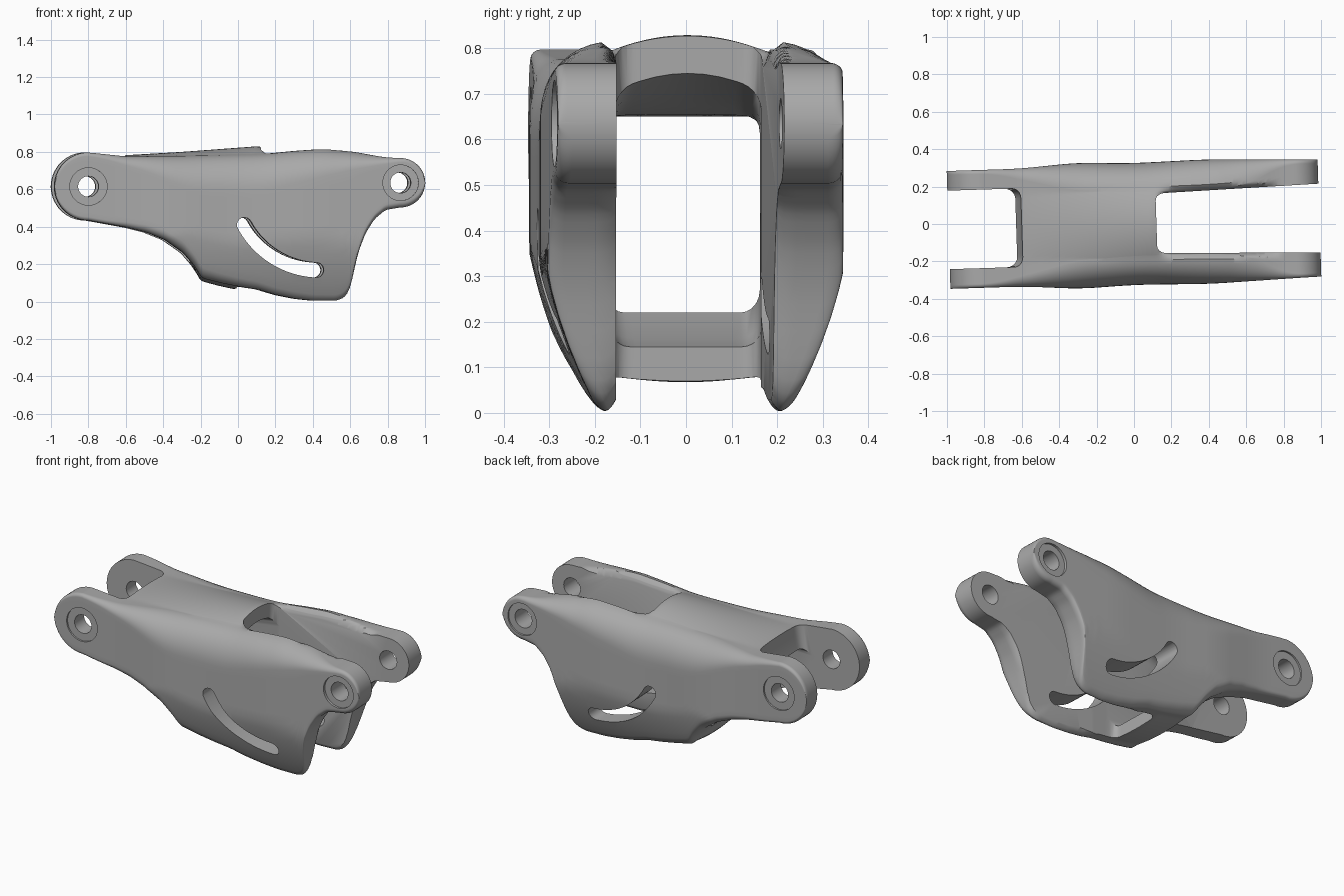
import bpy, bmesh
from math import sin, cos, pi, sqrt, radians
from mathutils import Matrix

if "Cube" in bpy.data.objects:
    bpy.data.objects.remove(bpy.data.objects["Cube"])

grey = bpy.data.materials.new("satin_grey")
grey.use_nodes = True
colour = (0.4, 0.4, 0.4, 1)
grey.diffuse_color = colour
grey.node_tree.nodes["Principled BSDF"].inputs["Base Color"].default_value = colour

# Pivot bosses: x, z, radius
REAR = (-.81, .615, .182)
FORE = (.86, .635, .132)

# Side outline and section controls along x
TOP = [(-.81, .797), (-.6, .775), (-.3, .78), (.13, .79), (.3, .807), (.45, .817),
       (.6, .803), (.78, .77), (.86, .767)]
CROWN = [(-.66, .005), (-.3, .02), (.13, .042), (.2, 0)]
BOTTOM = [(-.81, .433), (-.6, .395), (-.5, .37), (-.4, .33), (-.3, .26), (-.24, .19),
          (-.2, .125), (-.1, .1), (0, .08), (.1, .065), (.2, .035), (.3, .015),
          (.4, .003), (.52, .003), (.56, .02), (.59, .06), (.61, .15), (.63, .25),
          (.67, .36), (.72, .44), (.78, .49), (.86, .503)]
BELLY = [(-.24, 0), (-.2, .015), (-.02, .018), (.01, 0)]
WIDTH = [(-.99, .315), (-.6, .315), (-.3, .337), (0, .325), (.4, .333), (.7, .322), (.99, .312)]
EDGE_Y = [(-.75, .02), (-.55, .07), (-.3, .15), (.4, .16), (.6, .14), (.82, .02)]
EDGE_Z = [(-.75, .02), (-.55, .06), (-.25, .18), (.1, .2), (.45, .15), (.65, .08), (.82, .02)]
EDGE_LOW = [(-.7, .02), (-.3, .06), (.1, .04), (.7, .03)]
INNER = [(-1.2, .21), (-.6, .21), (-.25, .17), (.15, .16), (1.2, .19)]
INNER_ROUND = [(.13, 0), (.22, 1), (.65, 1), (.8, 0)]


def linear(points, x):
    if x <= points[0][0]:
        return points[0][1]
    for (xa, a), (xb, b) in zip(points, points[1:]):
        if x <= xb:
            return a + (b - a) * (x - xa) / (xb - xa)
    return points[-1][1]


def soft(points, x, reach=.04):
    return sum(linear(points, x + reach * k / 3) for k in range(-3, 4)) / 7


def height_range(x):
    for cx, cz, r in (REAR, FORE):
        if (x - cx) * cx >= 0 and abs(x) >= abs(cx):
            h = sqrt(max(r * r - (x - cx) ** 2, 0))
            return cz + h, cz - h
    return soft(TOP, x), soft(BOTTOM, x, .012)


def section(x):
    """Half outline of the body at x, from top centre to bottom centre."""
    top, low = height_range(x)
    w = soft(WIDTH, x, .08)
    ry = soft(EDGE_Y, x, .08)
    rz = min(soft(EDGE_Z, x, .08), .45 * (top - low))
    rl = min(soft(EDGE_LOW, x), .45 * (top - low))
    flat = [1 - (1 - i / 12) ** 2 for i in range(12)]
    pts = [((w - ry) * t, top) for t in flat]
    pts += [(w - ry + ry * sin(i * pi / 20), top - rz + rz * cos(i * pi / 20)) for i in range(11)]
    za, zb = top - rz, low + rl
    pts += [(w, za + (zb - za) * i / 12) for i in range(1, 12)]
    upper = len(pts)
    pts += [(w - rl + rl * cos(i * pi / 12), zb - rl * sin(i * pi / 12)) for i in range(7)]
    pts += [((w - rl) * t, low) for t in reversed(flat)]
    crown, belly = soft(CROWN, x), linear(BELLY, x)
    inner, rounding, out = linear(INNER, x), linear(INNER_ROUND, x), []
    for i, (y, z) in enumerate(pts):
        limit = .345 - .55 * max(0, .5 - z) ** 2
        y *= min(1, limit / w)
        dome = max(0, 1 - (y / .18) ** 2)
        lip = rounding * min(1.3, max(0, (inner + .027 - y) / .027)) ** 2
        if i < upper:
            z += crown * dome - .04 * lip
        else:
            z += .025 * lip - belly * dome
        out.append((y, z))
    return out


def finish(name, bm):
    bmesh.ops.recalc_face_normals(bm, faces=bm.faces)
    mesh = bpy.data.meshes.new(name)
    bm.to_mesh(mesh)
    bm.free()
    ob = bpy.data.objects.new(name, mesh)
    bpy.context.collection.objects.link(ob)
    mesh.materials.append(grey)
    return ob


def loft_body():
    bm = bmesh.new()
    ends = [i * pi / 28 for i in range(14)] + [pi / 2 - .03]
    xs = [REAR[0] - REAR[2] * sin(a) for a in reversed(ends)]
    span = FORE[0] - REAR[0]
    xs += [REAR[0] + span * i / 130 for i in range(1, 130)]
    xs += [FORE[0] + FORE[2] * sin(a) for a in ends]
    rings = []
    for x in xs:
        half = section(x)
        loop = half + [(-y, z) for y, z in reversed(half[1:-1])]
        rings.append([bm.verts.new((x, y, z)) for y, z in loop])
    for a, b in zip(rings, rings[1:]):
        for i in range(len(a)):
            j = (i + 1) % len(a)
            bm.faces.new((a[i], a[j], b[j], b[i]))
    bm.faces.new(rings[0])
    bm.faces.new(rings[-1])
    return finish("link_body", bm)


def prism(bm, outline, y0, y1):
    """Extrude an x-z outline from y0 to y1."""
    near = [bm.verts.new((x, y0, z)) for x, z in outline]
    far = [bm.verts.new((x, y1, z)) for x, z in outline]
    bm.faces.new(near)
    bm.faces.new(far)
    for i in range(len(near)):
        j = (i + 1) % len(near)
        bm.faces.new((near[i], near[j], far[j], far[i]))


def slice_mesh(bm, point, normal):
    bmesh.ops.bisect_plane(bm, geom=bm.verts[:] + bm.edges[:] + bm.faces[:],
                           plane_co=point, plane_no=normal)


def circle(cx, cz, r, n=40):
    return [(cx + r * cos(2 * pi * i / n), cz + r * sin(2 * pi * i / n)) for i in range(n)]


def cut(target, name, bm):
    cutter = finish(name, bm)
    mod = target.modifiers.new(name, "BOOLEAN")
    mod.operation, mod.solver, mod.object = "DIFFERENCE", "EXACT", cutter
    bpy.context.view_layer.objects.active = target
    bpy.ops.object.modifier_apply(modifier=mod.name)
    bpy.data.objects.remove(cutter)


body = loft_body()

# Central channel, leaving the upper and lower bridges between the cheeks
bm = bmesh.new()
prism(bm, [(-1.2, 1.1), (-.6, 1.1), (-.6, .77), (-.63, .65), (-.35, .655), (-.1, .70), (.12, .745),
           (.12, 1.1), (1.2, 1.1), (1.2, -.3), (-.01, -.3), (-.01, .145), (-.12, .165),
           (-.24, .22), (-.28, .2), (-.28, -.3), (-1.2, -.3)], -.18, .18)
bmesh.ops.recalc_face_normals(bm, faces=bm.faces)
rim = [e for e in bm.edges if abs(e.verts[0].co.y - e.verts[1].co.y) < .01]
bmesh.ops.bevel(bm, geom=rim, offset=.045, segments=5, profile=.5, affect="EDGES", clamp_overlap=False)
for x, _ in INNER[1:-1]:
    slice_mesh(bm, (x, 0, 0), (1, 0, 0))
for k in range(-3, 4):
    slice_mesh(bm, (0, k * .04, 0), (0, 1, 0))
for v in bm.verts:
    # Arched roof under the upper bridge
    if -.64 < v.co.x < .17 and .6 < v.co.z < .76:
        v.co.z -= .04 * (v.co.y / .18) ** 2 * linear([(-.4, 0), (.1, 1)], v.co.x)
    v.co.y *= linear(INNER, v.co.x) / .18
cut(body, "channel", bm)

# Curved guide slot through both cheeks
bm = bmesh.new()
cx, cz, r, half = .43, .63, .462, .04
a0, a1 = radians(208.5), radians(267.5)
sweep = [a0 + (a1 - a0) * i / 24 for i in range(25)]
outline = [(cx + (r + half) * cos(a), cz + (r + half) * sin(a)) for a in sweep]
for end, start in ((a1, a1), (a0, a0 + pi)):
    ex, ez = cx + r * cos(end), cz + r * sin(end)
    outline += [(ex + half * cos(start + i * pi / 10), ez + half * sin(start + i * pi / 10))
                for i in range(1, 10)]
    if end == a1:
        outline += [(cx + (r - half) * cos(a), cz + (r - half) * sin(a)) for a in reversed(sweep)]
prism(bm, outline, -.6, .6)
cut(body, "guide_slot", bm)

# Pivot holes with shallow outer seats
for name, (cx, cz, _), seat, face in (("rear", REAR, .1, .315), ("fore", FORE, .095, .314)):
    bm = bmesh.new()
    prism(bm, circle(cx, cz, .055), -.6, .6)
    cut(body, name + "_pivot_hole", bm)
    for side in (-1, 1):
        bm = bmesh.new()
        prism(bm, circle(cx, cz, seat), side * (face - .01), side * .6)
        cut(body, name + "_pivot_seat", bm)

# Slight yaw of the whole link
body.data.transform(Matrix.Rotation(.032, 4, "Z"))
bpy.ops.object.select_all(action="DESELECT")
body.select_set(True)
bpy.context.view_layer.objects.active = body
bpy.ops.object.shade_smooth_by_angle(angle=radians(35))
